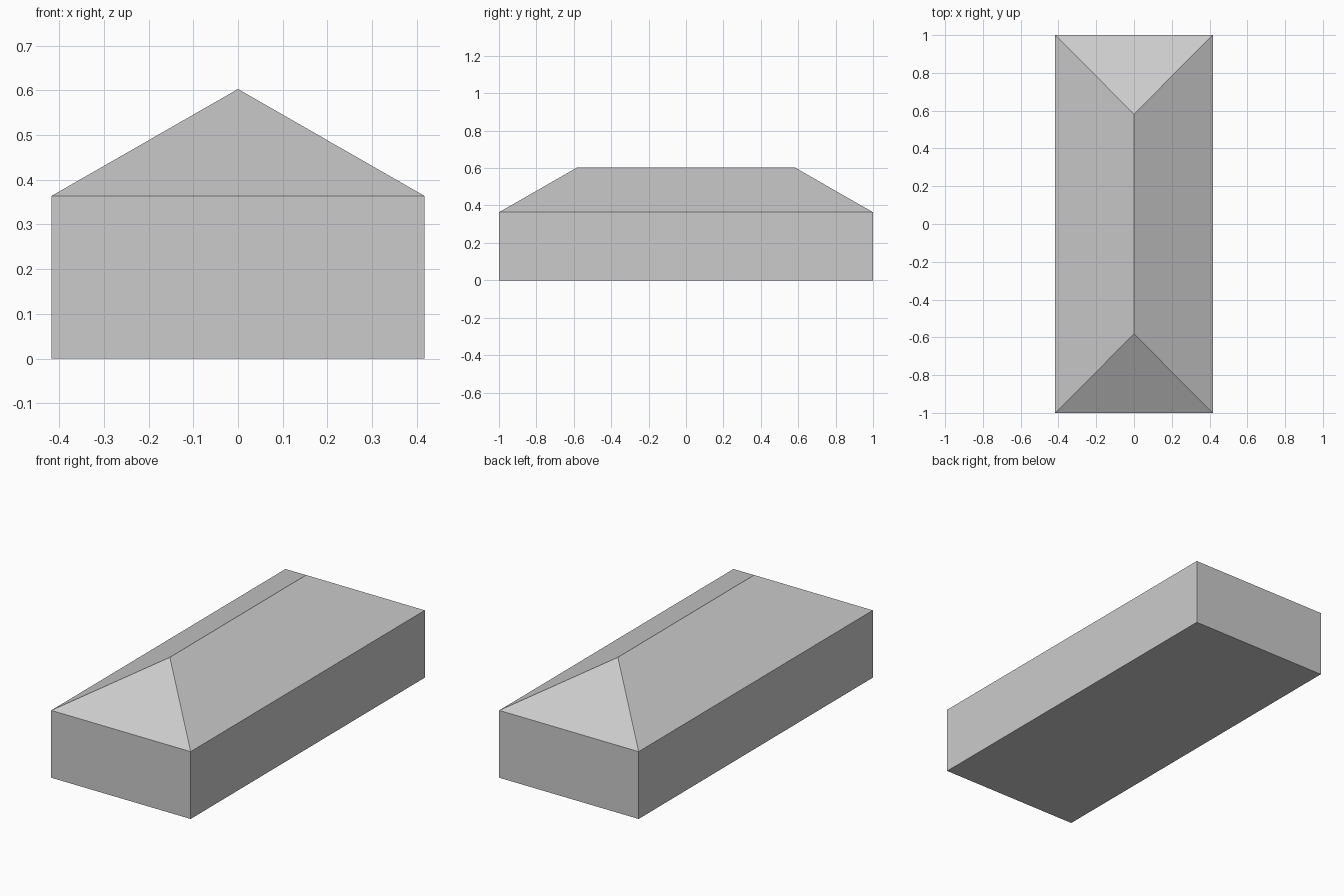
import bpy
import bmesh

cube = bpy.data.objects.get("Cube")
if cube:
    bpy.data.objects.remove(cube, do_unlink=True)

HALF_W, HALF_L = 0.417, 1.0
EAVE_Z, RIDGE_Z = 0.364, 0.603
RIDGE_HALF = 0.582

grey = bpy.data.materials.new("plain grey")
grey.use_nodes = True
colour = (0.6, 0.6, 0.6, 1.0)
grey.diffuse_color = colour
grey.node_tree.nodes["Principled BSDF"].inputs["Base Color"].default_value = colour


def rectangle(bm, z):
    """Footprint corners at height z, counter-clockwise from above."""
    corners = [(-1, -1), (1, -1), (1, 1), (-1, 1)]
    return [bm.verts.new((sx * HALF_W, sy * HALF_L, z)) for sx, sy in corners]


def finish(bm, name):
    mesh = bpy.data.meshes.new(name)
    bm.to_mesh(mesh)
    bm.free()
    mesh.materials.append(grey)
    obj = bpy.data.objects.new(name, mesh)
    bpy.context.collection.objects.link(obj)
    return obj


# Walls with a closed floor, open under the roof
bm = bmesh.new()
base, eave = rectangle(bm, 0), rectangle(bm, EAVE_Z)
bm.faces.new(base[::-1])
for i in range(4):
    j = (i + 1) % 4
    bm.faces.new((base[i], base[j], eave[j], eave[i]))
finish(bm, "walls")

# Hipped roof: two triangular ends and two long slopes
bm = bmesh.new()
a, b, c, d = rectangle(bm, EAVE_Z)
front = bm.verts.new((0, -RIDGE_HALF, RIDGE_Z))
back = bm.verts.new((0, RIDGE_HALF, RIDGE_Z))
for face in ((a, b, front), (b, c, back, front), (c, d, back), (d, a, front, back)):
    bm.faces.new(face)
finish(bm, "hipped_roof")
